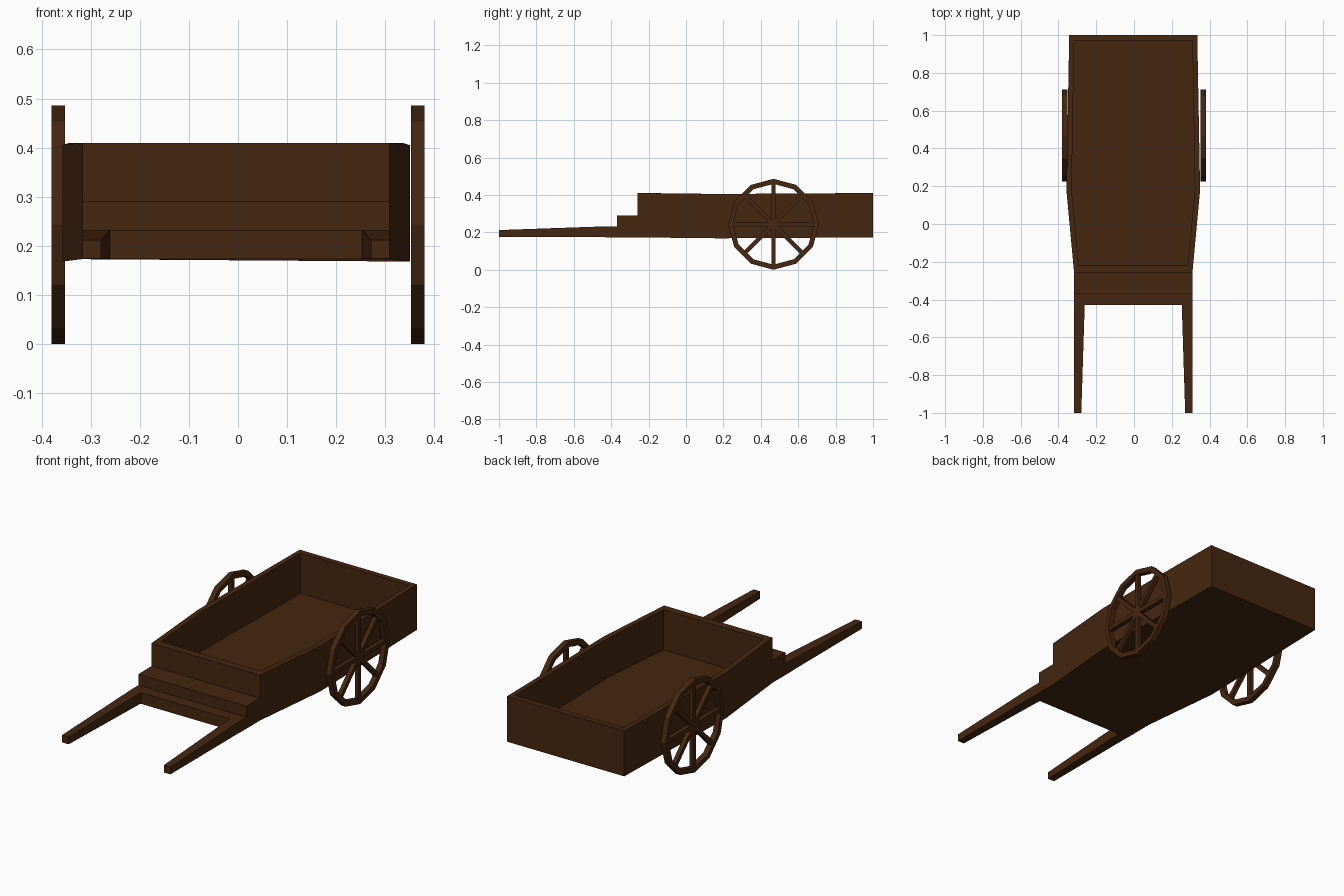
import bpy, bmesh, math
from mathutils import Matrix, Vector

if "Cube" in bpy.data.objects:
    bpy.data.objects.remove(bpy.data.objects["Cube"])

SHIFT = -0.004  # body sits a touch left of the wheels
wood = bpy.data.materials.new("dark_wood")
wood.diffuse_color = (0.06, 0.02, 0.005, 1)
wood.use_nodes = True
wood.node_tree.nodes["Principled BSDF"].inputs["Base Color"].default_value = wood.diffuse_color


def finish(name, bm):
    bmesh.ops.recalc_face_normals(bm, faces=bm.faces)
    me = bpy.data.meshes.new(name)
    bm.to_mesh(me)
    bm.free()
    ob = bpy.data.objects.new(name, me)
    me.materials.append(wood)
    bpy.context.collection.objects.link(ob)
    return ob


def loft(name, rings, closed=False):
    """Skin a list of equal-length rings; cap the ends unless closed."""
    bm = bmesh.new()
    vs = [[bm.verts.new(p) for p in r] for r in rings]
    n = len(vs[0])
    pairs = list(zip(vs, vs[1:])) + ([(vs[-1], vs[0])] if closed else [])
    for a, b in pairs:
        for i in range(n):
            j = (i + 1) % n
            bm.faces.new((a[i], a[j], b[j], b[i]))
    if not closed:
        bm.faces.new(vs[0])
        bm.faces.new(vs[-1])
    return finish(name, bm)


def outline(stations, z, dz=0.0):
    """Symmetric plan outline; the widest (middle) station dips by dz."""
    pts = [(w, y, z - dz * (i == 1)) for i, (y, w) in enumerate(stations)]
    pts += [(-x, y, h) for x, y, h in reversed(pts)]
    return [(x + SHIFT, y, h) for x, y, h in pts]


# Tray: outer skin up, over the rim, down the inside to the floor
outer = [(-0.26, 0.313), (0.18, 0.354), (1.0, 0.339)]
inner = [(-0.22, 0.288), (0.18, 0.326), (0.97, 0.313)]
loft("tray", [outline(outer, 0.173, 0.005), outline(outer, 0.41, 0.005),
              outline(inner, 0.41, 0.005), outline(inner, 0.2)])

# Stepped front board, profile extruded across the cart
step = [(-0.26, 0.173), (-0.26, 0.29), (-0.37, 0.29),
        (-0.37, 0.232), (-0.43, 0.232), (-0.43, 0.173)]
loft("front_step", [[(x + SHIFT, y, z) for y, z in step] for x in (-0.313, 0.313)])

# Tapered pull handles
for side, s in (("left", -1), ("right", 1)):
    rings = []
    for y, xin, top in ((-0.43, 0.257, 0.232), (-1.0, 0.275, 0.212)):
        rings.append([(s * x + SHIFT, y, z) for x, z in
                      ((xin, 0.174), (0.313, 0.174), (0.313, top), (xin, top))])
    loft(side + "_handle", rings)

# Wheels: twelve-sided rim and four full-width crossing spokes
R, RIN, CY, CZ = 0.243, 0.216, 0.468, 0.243
for side, s in (("left", -1), ("right", 1)):
    x0, x1 = s * 0.352, s * 0.38
    rim = []
    for k in range(12):
        a = math.radians(30 * k)
        rim.append([(x, CY + r * math.sin(a), CZ + r * math.cos(a))
                    for x, r in ((x0, RIN), (x1, RIN), (x1, R), (x0, R))])
    loft(side + "_wheel_rim", rim, closed=True)

    bm = bmesh.new()
    for k in range(4):
        m = (Matrix.Translation(Vector((s * 0.366, CY, CZ)))
             @ Matrix.Rotation(math.radians(45 * k), 4, 'X')
             @ Matrix.Diagonal((0.022, 0.022, 2 * RIN, 1)))
        bmesh.ops.create_cube(bm, size=1, matrix=m)
    finish(side + "_wheel_spokes", bm)
